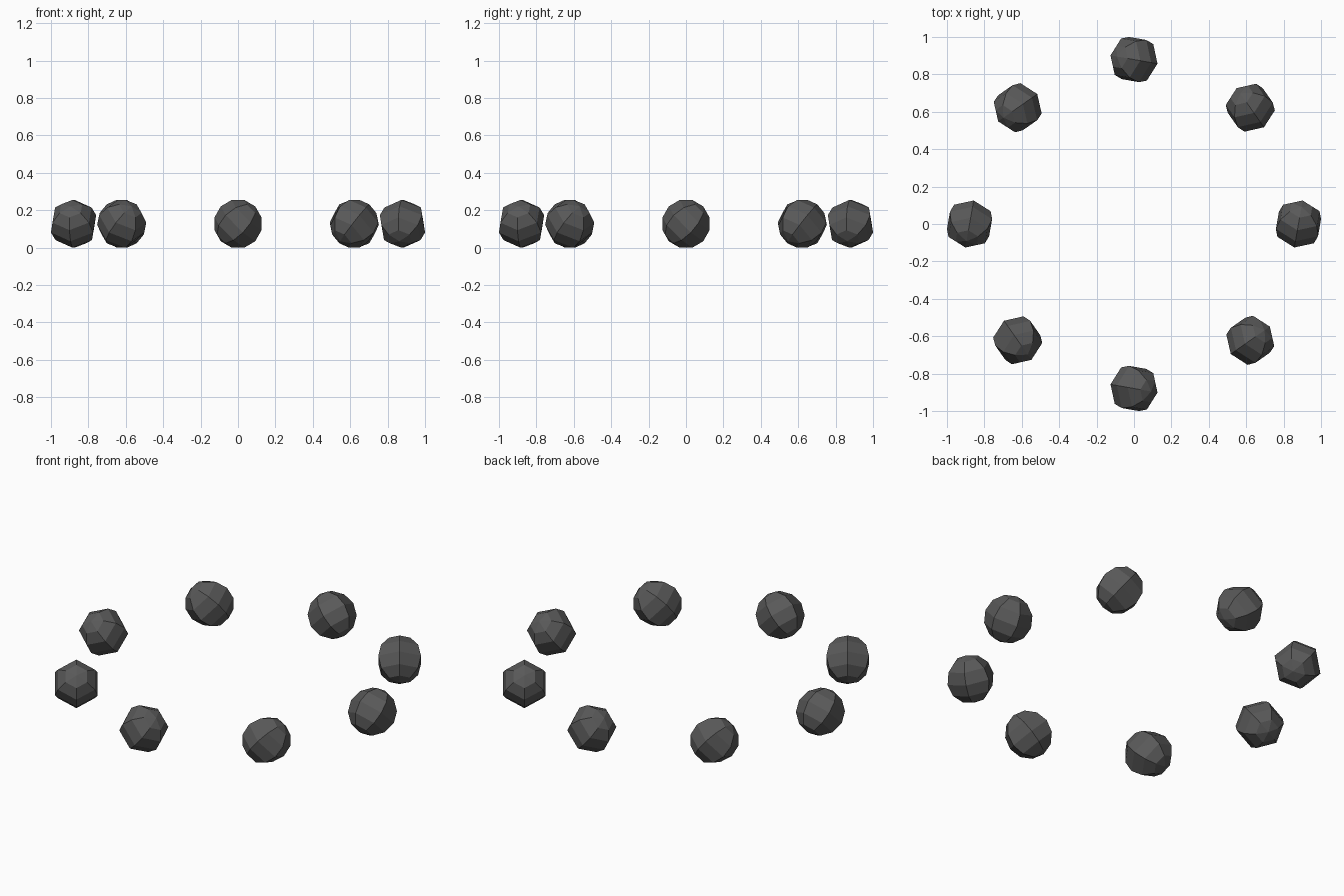
import bpy, bmesh, math
from mathutils import Matrix

if "Cube" in bpy.data.objects:
    bpy.data.objects.remove(bpy.data.objects["Cube"])

STONE_RADIUS = 0.132
COUNT = 8

stone_grey = bpy.data.materials.new("stone_grey")
stone_grey.diffuse_color = (0.1, 0.1, 0.1, 1)
stone_grey.use_nodes = True
stone_grey.node_tree.nodes["Principled BSDF"].inputs["Base Color"].default_value = stone_grey.diffuse_color

# Low-poly stone: six-sided ball, tipped over and turned slightly
bm = bmesh.new()
bmesh.ops.create_uvsphere(bm, u_segments=6, v_segments=6, radius=STONE_RADIUS)
tilt = Matrix.Rotation(math.radians(-10), 3, 'Z') @ Matrix.Rotation(math.radians(-45), 3, 'X')
bmesh.ops.transform(bm, matrix=tilt.to_4x4(), verts=bm.verts)
height = -min(v.co.z for v in bm.verts)
ring_radius = 1 - max(v.co.x for v in bm.verts)
mesh = bpy.data.meshes.new("stone")
bm.to_mesh(mesh)
bm.free()
mesh.materials.append(stone_grey)

# Ring of stones, each turned with its place in the circle
for i in range(COUNT):
    angle = 2 * math.pi * i / COUNT
    stone = bpy.data.objects.new(f"stone_{i + 1}", mesh)
    stone.location = (ring_radius * math.cos(angle), ring_radius * math.sin(angle), height)
    stone.rotation_euler.z = angle
    bpy.context.collection.objects.link(stone)
